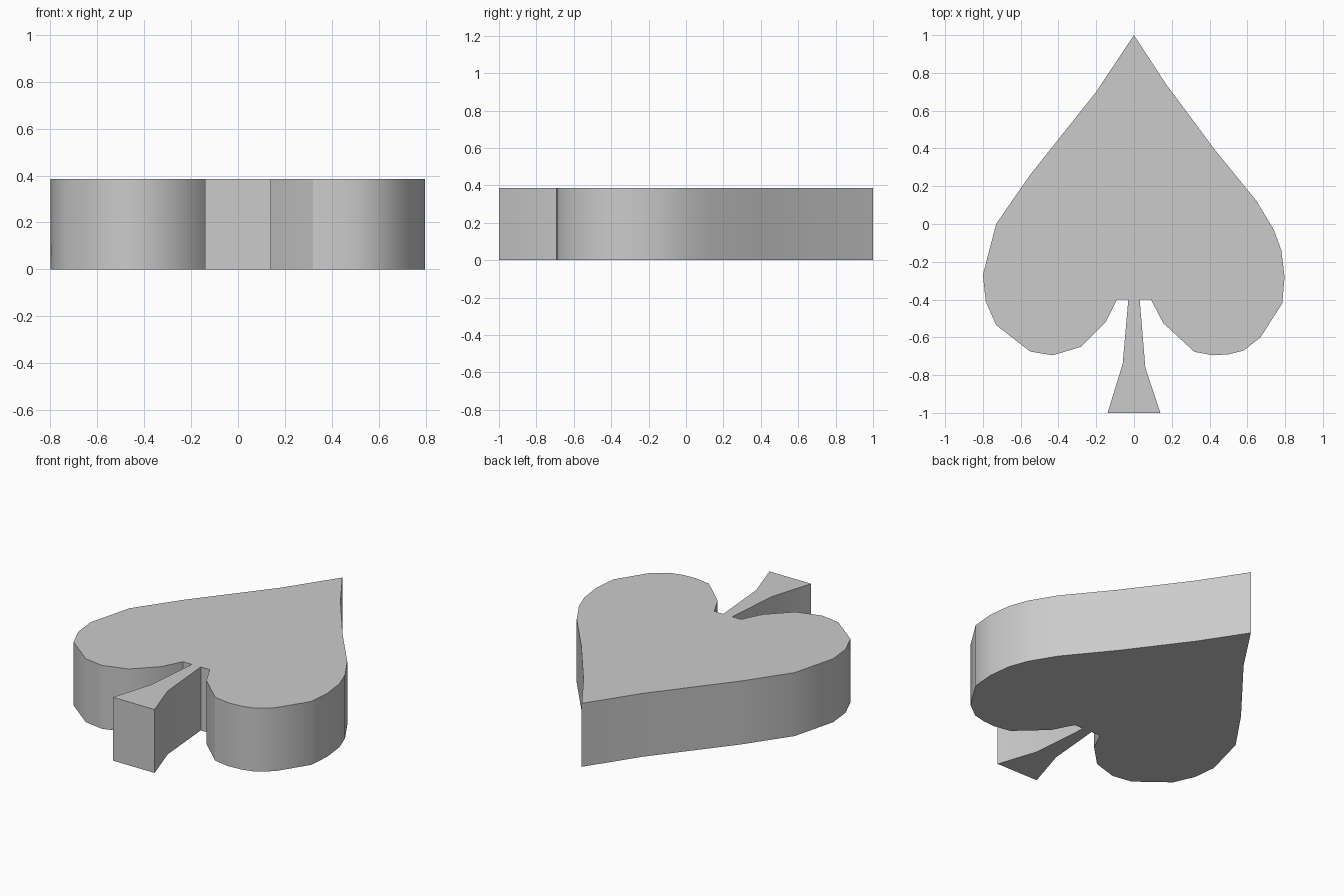
import bpy, bmesh, math

cube = bpy.data.objects.get("Cube")
if cube:
    bpy.data.objects.remove(cube, do_unlink=True)

HEIGHT = 0.385

# Single plain grey
grey = bpy.data.materials.new("plain_grey")
grey.use_nodes = True
colour = (0.6, 0.6, 0.6, 1)
grey.diffuse_color = colour
grey.node_tree.nodes["Principled BSDF"].inputs["Base Color"].default_value = colour

# Outline halves, from the tip down to the foot of the stem
tip = [(0, 1)]
left_side = [
    (.17, .74), (.43, .39), (.65, .12), (.74, -.03), (.78, -.14),
    (.797, -.28), (.785, -.42), (.67, -.6), (.58, -.67), (.5, -.69),
    (.42, -.695), (.32, -.677), (.155, -.525), (.09, -.4),
    (.03, -.4), (.06, -.76), (.14, -1)]
right_side = [
    (-.2, .7), (-.55, .26), (-.73, 0), (-.8, -.27), (-.785, -.41),
    (-.73, -.535), (-.55, -.675), (-.43, -.695), (-.28, -.65),
    (-.15, -.52), (-.09, -.4), (-.03, -.4), (-.06, -.74), (-.14, -1)]


def extruded_plate(name, outline, height, material):
    """Fill a closed outline and extrude it straight up."""
    bm = bmesh.new()
    base = bm.faces.new([bm.verts.new((x, y, 0)) for x, y in outline])
    new = bmesh.ops.extrude_face_region(bm, geom=[base], use_keep_orig=True)["geom"]
    top = [v for v in new if isinstance(v, bmesh.types.BMVert)]
    bmesh.ops.translate(bm, verts=top, vec=(0, 0, height))
    bmesh.ops.recalc_face_normals(bm, faces=bm.faces)
    mesh = bpy.data.meshes.new(name)
    bm.to_mesh(mesh)
    bm.free()
    mesh.materials.append(material)
    obj = bpy.data.objects.new(name, mesh)
    bpy.context.collection.objects.link(obj)
    return obj


spade = extruded_plate("spade_plate", tip + right_side + left_side[::-1], HEIGHT, grey)

# Rounded lobes shade smoothly, rims and corners stay sharp
bpy.ops.object.select_all(action="DESELECT")
spade.select_set(True)
bpy.context.view_layer.objects.active = spade
bpy.ops.object.shade_smooth_by_angle(angle=math.radians(30))
